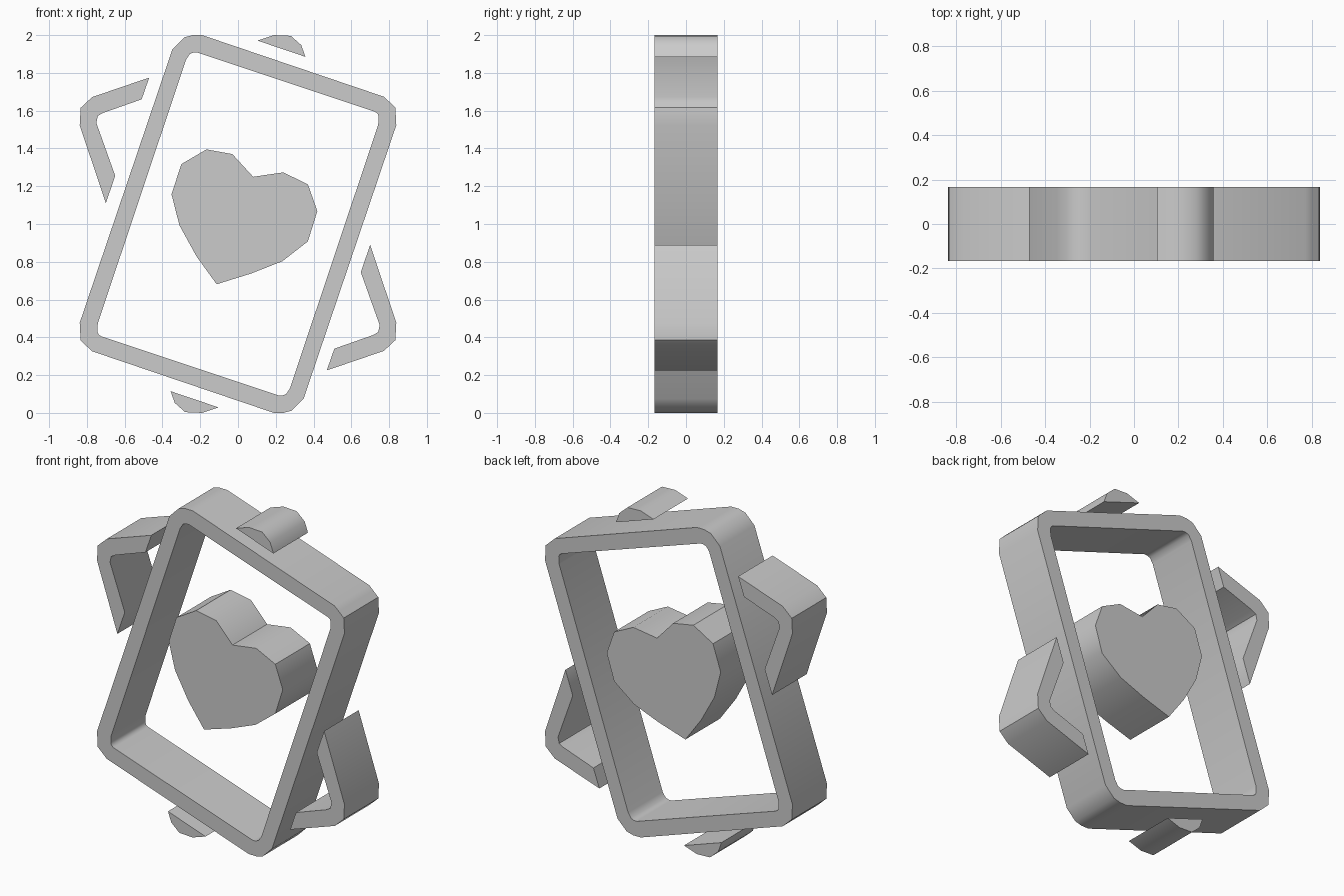
import bpy
import bmesh
import math

cube = bpy.data.objects.get("Cube")
if cube:
    bpy.data.objects.remove(cube, do_unlink=True)

HALF_DEPTH = 0.167

grey = bpy.data.materials.new("plain grey")
grey.use_nodes = True
grey.diffuse_color = (0.6, 0.6, 0.6, 1)
grey.node_tree.nodes["Principled BSDF"].inputs["Base Color"].default_value = grey.diffuse_color


def half_turn(points):
    """Rotate an x-z outline half a turn about the middle of the model."""
    return [(-x, 2 - z) for x, z in points]


def add_loop(bm, points, y):
    return [bm.verts.new((x, y, z)) for x, z in points]


def bridge(bm, first, second):
    """Join two closed loops of equal length with quads."""
    count = len(first)
    for i in range(count):
        j = (i + 1) % count
        bm.faces.new((first[i], first[j], second[j], second[i]))


def make_prism(name, outline, hole=None):
    """Extrude an x-z outline through the depth, optionally with a hole."""
    bm = bmesh.new()
    front = add_loop(bm, outline, -HALF_DEPTH)
    back = add_loop(bm, outline, HALF_DEPTH)
    bridge(bm, front, back)
    if hole:
        hole_front = add_loop(bm, hole, -HALF_DEPTH)
        hole_back = add_loop(bm, hole, HALF_DEPTH)
        bridge(bm, hole_front, hole_back)
        bridge(bm, front, hole_front)
        bridge(bm, back, hole_back)
    else:
        bm.faces.new(front)
        bm.faces.new(back)
    bmesh.ops.recalc_face_normals(bm, faces=bm.faces)

    mesh = bpy.data.meshes.new(name)
    bm.to_mesh(mesh)
    bm.free()
    mesh.materials.append(grey)
    obj = bpy.data.objects.new(name, mesh)
    bpy.context.collection.objects.link(obj)
    bpy.ops.object.select_all(action="DESELECT")
    obj.select_set(True)
    bpy.context.view_layer.objects.active = obj
    bpy.ops.object.shade_smooth_by_angle(angle=math.radians(40))
    return obj


# Tilted card frame: two rounded corners, repeated by a half turn
outer = [(-.347, 1.926), (-.285, 1.988), (-.24, 2), (-.19, 2),
         (.772, 1.674), (.8, 1.648), (.833, 1.617), (.838, 1.523)]
inner = [(-.275, 1.87), (-.255, 1.9), (-.235, 1.908), (-.215, 1.908),
         (.725, 1.594), (.738, 1.585), (.745, 1.57), (.742, 1.525)]
make_prism("front_card_frame", outer + half_turn(outer), inner + half_turn(inner))

# Visible corners of the second card, tilted the other way
side_corner = [(-.47, 1.775), (-.51, 1.66), (-.715, 1.588), (-.742, 1.572),
               (-.75, 1.535), (-.65, 1.255), (-.7, 1.11), (-.838, 1.523),
               (-.833, 1.615), (-.772, 1.672)]
end_corner = [(.103, 1.971), (.19, 2), (.28, 1.996), (.335, 1.947), (.357, 1.885)]
make_prism("rear_card_right_corner", side_corner)
make_prism("rear_card_left_corner", half_turn(side_corner))
make_prism("rear_card_top_corner", end_corner)
make_prism("rear_card_bottom_corner", half_turn(end_corner))

# Heart in the middle of the card
heart = [(-.167, 1.395), (-.03, 1.37), (.08, 1.25), (.24, 1.273), (.37, 1.21),
         (.42, 1.068), (.37, .908), (.235, .803), (.07, .738), (-.113, .681),
         (-.22, .829), (-.31, .993), (-.352, 1.157), (-.3, 1.317)]
make_prism("heart", heart)
